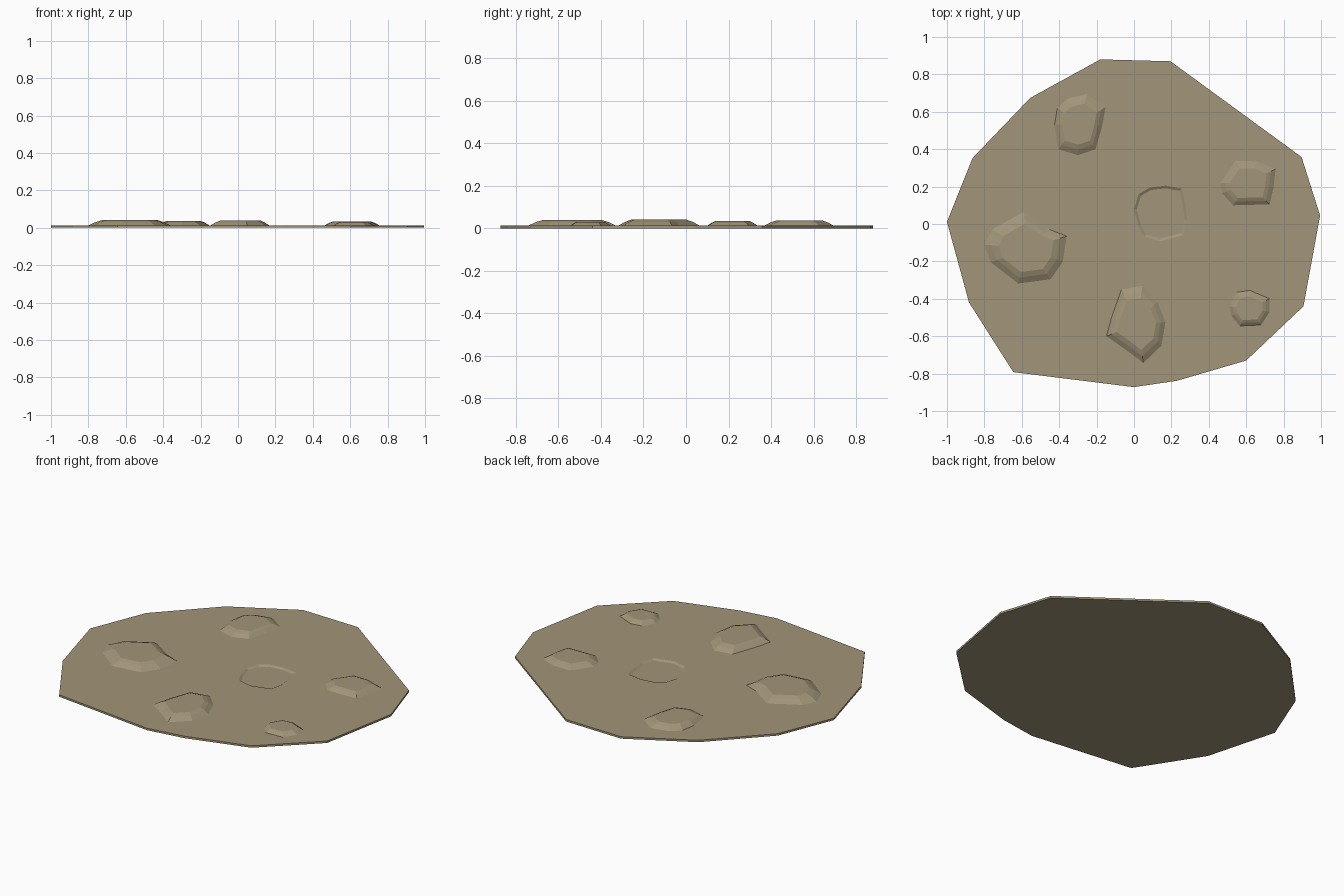
import bpy, bmesh

if "Cube" in bpy.data.objects:
    bpy.data.objects.remove(bpy.data.objects["Cube"])

TOP = 0.012   # slab thickness

outline = [(-.18, .88), (.195, .87), (.896, .358), (.995, .045), (.906, -.44), (.60, -.73),
           (.23, -.838), (0, -.872), (-.645, -.792), (-.882, -.42), (-1, .012), (-.863, .353), (-.555, .674)]

# raised mounds: height and footprint
left_mound = (.041, [(-.80, -.11), (-.76, -.03), (-.59, .065), (-.45, -.03), (-.36, -.065),
                     (-.38, -.2), (-.445, -.295), (-.62, -.318), (-.765, -.205)])
back_mound = (.036, [(-.425, .53), (-.41, .62), (-.355, .67), (-.25, .695), (-.152, .625),
                     (-.17, .525), (-.205, .40), (-.30, .368), (-.405, .40)])
right_mound = (.034, [(.462, .22), (.543, .337), (.66, .335), (.757, .295), (.745, .19),
                      (.725, .105), (.53, .10), (.47, .165)])
small_mound = (.030, [(.51, -.44), (.55, -.365), (.62, -.355), (.725, -.40), (.725, -.47),
                      (.68, -.54), (.565, -.545), (.52, -.49)])
front_mound = (.039, [(-.147, -.60), (-.12, -.5), (-.067, -.35), (.045, -.33), (.125, -.415),
                      (.168, -.525), (.147, -.65), (.05, -.743), (-.05, -.668)])

# shallow hollow in the middle
hollow = [(0, .08), (.025, .16), (.085, .195), (.17, .205), (.255, .19), (.275, .1),
          (.283, .02), (.265, -.06), (.14, -.093), (.055, -.07), (.025, -.015)]

bm = bmesh.new()
rim_edges = []


def ring(pts, scale, z):
    cx = sum(p[0] for p in pts) / len(pts)
    cy = sum(p[1] for p in pts) / len(pts)
    return [bm.verts.new((cx + (x - cx) * scale, cy + (y - cy) * scale, z)) for x, y in pts]


def stack(pts, levels):
    """Rings from the slab surface onward, bridged and capped at the end."""
    rings = [ring(pts, s, z) for s, z in levels]
    n = len(pts)
    for a, b in zip(rings, rings[1:]):
        for i in range(n):
            j = (i + 1) % n
            bm.faces.new((a[i], a[j], b[j], b[i]))
    bm.faces.new(rings[-1])
    first = rings[0]
    rim_edges.extend(bm.edges.get((first[i], first[(i + 1) % n])) for i in range(n))


# slab edge and underside
stack(outline, [(1, TOP), (1, 0)])
# mounds with two sloping bands and a flat top
for height, pts in (left_mound, back_mound, right_mound, small_mound, front_mound):
    rise = height - TOP
    stack(pts, [(1, TOP), (.83, TOP + rise * .62), (.67, height)])
# hollow
stack(hollow, [(1, TOP), (.9, TOP - .008)])
# slab surface between all the rims
bmesh.ops.triangle_fill(bm, use_beauty=True, edges=rim_edges, normal=(0, 0, 1))
bmesh.ops.recalc_face_normals(bm, faces=bm.faces)

mesh = bpy.data.meshes.new("ground_patch")
bm.to_mesh(mesh)
bm.free()
patch = bpy.data.objects.new("ground_patch", mesh)
bpy.context.collection.objects.link(patch)

mat = bpy.data.materials.new("dry_earth")
mat.diffuse_color = (.36, .30, .19, 1)
mat.use_nodes = True
mat.node_tree.nodes["Principled BSDF"].inputs["Base Color"].default_value = mat.diffuse_color
mesh.materials.append(mat)
